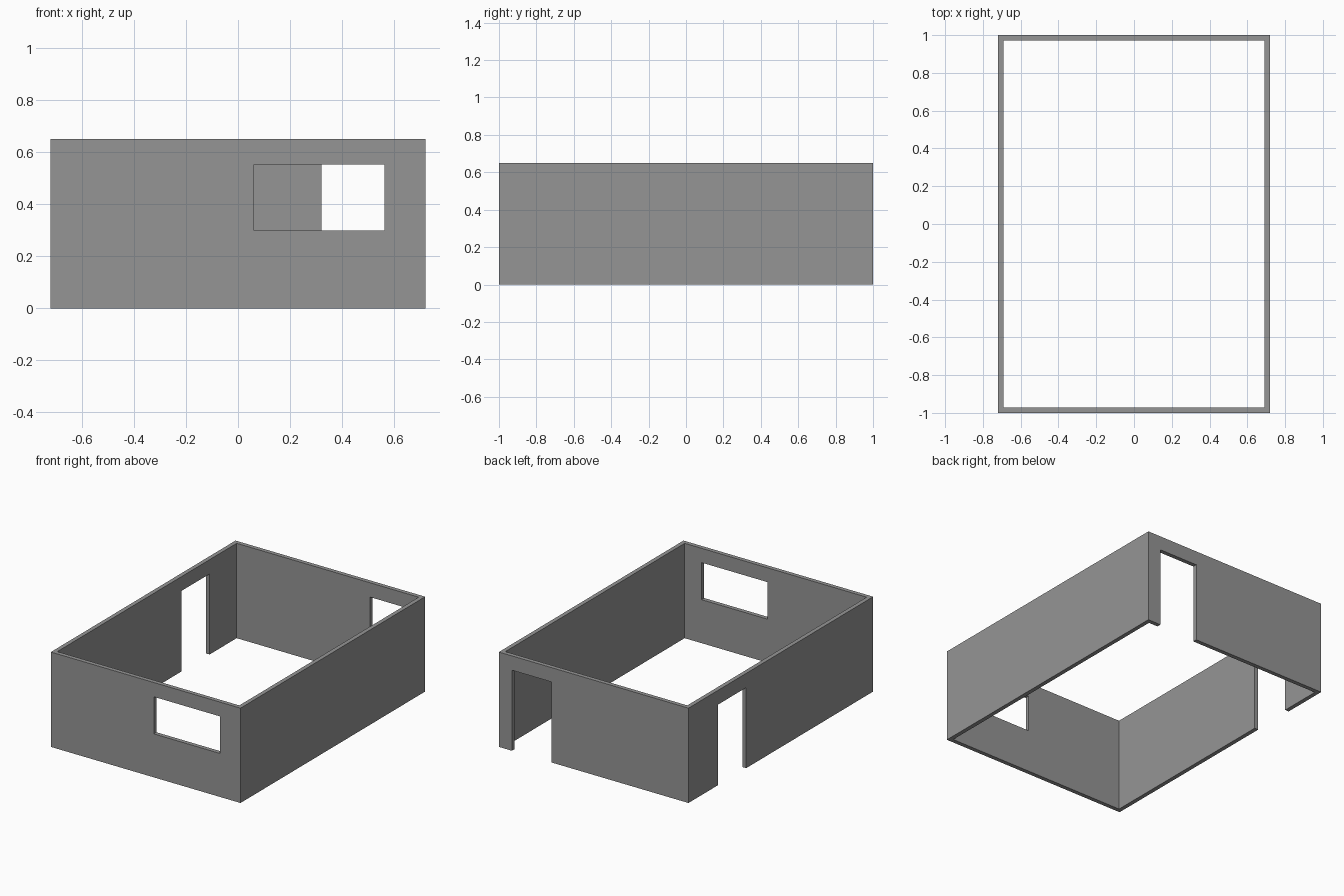
import bpy

WIDTH, DEPTH, HEIGHT, WALL = 1.438, 2.0, 0.65, 0.029
HALF_W, HALF_D = WIDTH / 2, DEPTH / 2
HEAD = 0.552  # shared top of the doors and the window

if "Cube" in bpy.data.objects:
    bpy.data.objects.remove(bpy.data.objects["Cube"], do_unlink=True)

grey = bpy.data.materials.new("wall grey")
grey.use_nodes = True
grey.diffuse_color = (0.3, 0.3, 0.3, 1)
grey.node_tree.nodes["Principled BSDF"].inputs["Base Color"].default_value = (0.3, 0.3, 0.3, 1)


def box(name, x, y, z):
    """Box from (low, high) ranges on each axis."""
    ranges = (x, y, z)
    bpy.ops.mesh.primitive_cube_add(size=1, location=[(a + b) / 2 for a, b in ranges])
    obj = bpy.context.object
    obj.name = name
    obj.scale = [b - a for a, b in ranges]
    bpy.ops.object.transform_apply(location=True, rotation=False, scale=True)
    obj.data.materials.append(grey)
    return obj


def cut(target, cutter):
    """Subtract the cutter from the target, then discard it."""
    cutter.hide_render = True
    mod = target.modifiers.new(cutter.name, "BOOLEAN")
    mod.operation = "DIFFERENCE"
    mod.solver = "EXACT"
    mod.object = cutter
    bpy.context.view_layer.objects.active = target
    bpy.ops.object.modifier_apply(modifier=mod.name)
    bpy.data.objects.remove(cutter, do_unlink=True)


# Four walls, open at top and bottom
walls = box("room_walls", (-HALF_W, HALF_W), (-HALF_D, HALF_D), (0, HEIGHT))
inner_w, inner_d = HALF_W - WALL, HALF_D - WALL
cut(walls, box("room_space", (-inner_w, inner_w), (-inner_d, inner_d), (-1, 1)))

# Front window, back door and side door
cut(walls, box("window_opening", (0.062, 0.562), (-HALF_D - 0.1, -HALF_D + 0.1), (0.298, HEAD)))
cut(walls, box("back_door_opening", (0.32, 0.62), (HALF_D - 0.1, HALF_D + 0.1), (-1, HEAD)))
cut(walls, box("side_door_opening", (-HALF_W - 0.1, -HALF_W + 0.1), (0.375, 0.678), (-1, HEAD)))
